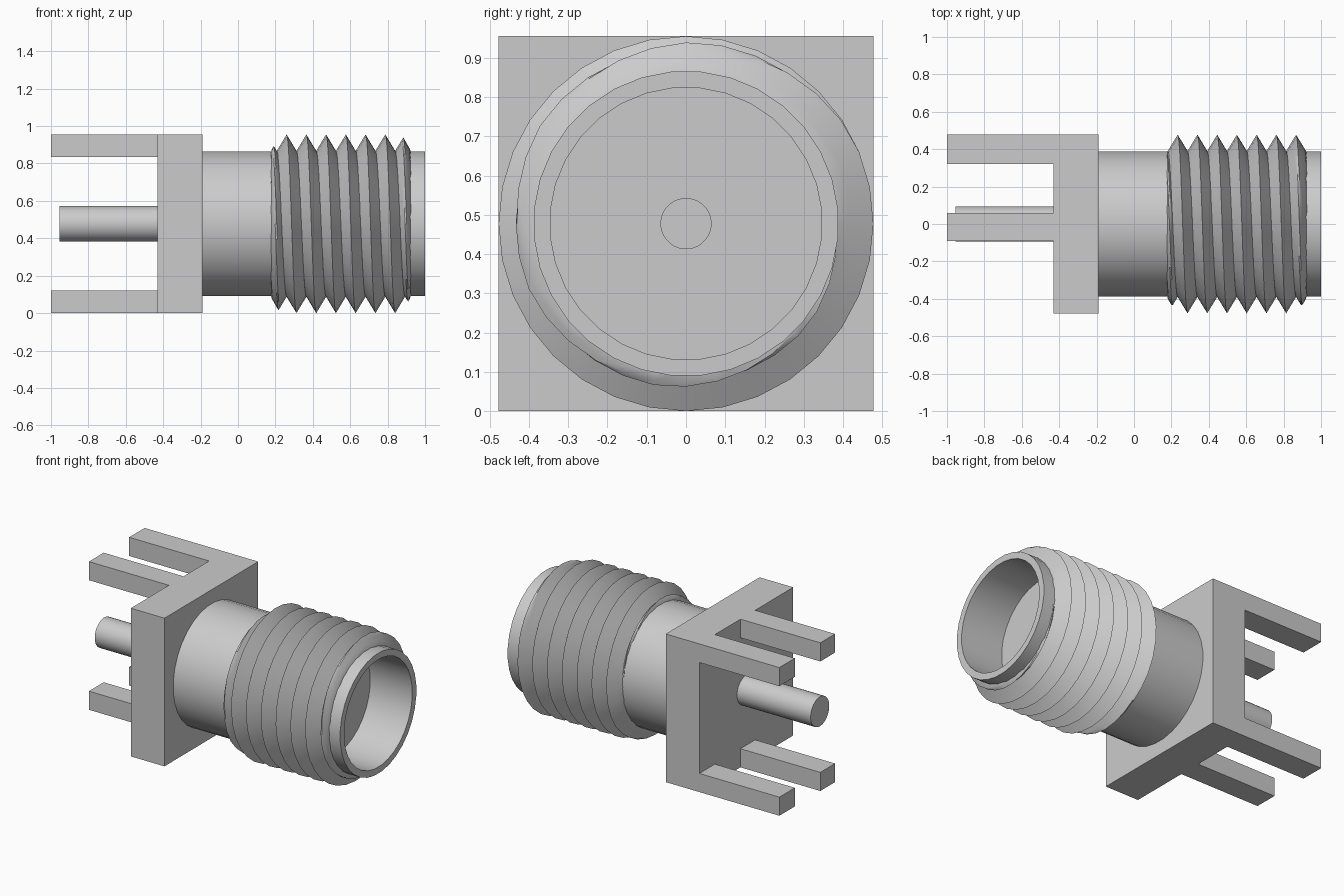
import bpy, bmesh
from math import pi, sin, cos

if "Cube" in bpy.data.objects:
    bpy.data.objects.remove(bpy.data.objects["Cube"])

AXIS_Z = 0.4775
HALF = 0.4775


def finish(bm, name, smooth=False):
    bmesh.ops.remove_doubles(bm, verts=bm.verts, dist=1e-5)
    bmesh.ops.recalc_face_normals(bm, faces=bm.faces)
    me = bpy.data.meshes.new(name)
    bm.to_mesh(me)
    bm.free()
    ob = bpy.data.objects.new(name, me)
    bpy.context.collection.objects.link(ob)
    if smooth:
        bpy.ops.object.select_all(action='DESELECT')
        ob.select_set(True)
        bpy.context.view_layer.objects.active = ob
        bpy.ops.object.shade_smooth_by_angle(angle=pi / 6)
    return ob


def box(name, x, y, z):
    bm = bmesh.new()
    bmesh.ops.create_cube(bm, size=1)
    for v in bm.verts:
        v.co = [a + (b - a) * (c + 0.5) for (a, b), c in zip((x, y, z), v.co)]
    return finish(bm, name)


def ring_point(x, r, a):
    return (x, -r * sin(a), AXIS_Z + r * cos(a))


def lathe(name, profile, n=32):
    # revolve (x, radius) points about the connector axis
    bm = bmesh.new()
    rings = [[bm.verts.new(ring_point(x, r, 2 * pi * (j + 0.5) / n)) for j in range(n)]
             for x, r in profile]
    for a, b in zip(rings, rings[1:]):
        for j in range(n):
            k = (j + 1) % n
            bm.faces.new((a[j], a[k], b[k], b[j]))
    bm.faces.new(rings[0])
    bm.faces.new(rings[-1])
    return finish(bm, name, True)


# Square mounting flange
box("flange", (-0.43, -0.19), (-HALF, HALF), (0, 2 * HALF))

# Four board legs, two above and two below
for side, z in (("lower", (0, 0.12)), ("upper", (0.835, 2 * HALF))):
    for place, y in (("outer", (0.32, HALF)), ("middle", (-0.09, 0.06))):
        box(f"{side}_{place}_leg", (-1, -0.43), y, z)

# Rear contact pin
lathe("rear_pin", [(-0.955, 0.095), (-0.43, 0.095)])

# Hollow barrel with recessed floor and centre socket
lathe("barrel", [(-0.19, 0.389), (1, 0.389), (1, 0.347), (0.7, 0.347),
                 (0.7, 0.064), (0.4, 0.064)])

# Helical thread, chamfered at both ends
X0, X1, PITCH, PEAK, ROOT, CREST = 0.175, 0.925, 0.1055, 0.26, 0.39, HALF
N, SUB, ROWS = 32, 12, 132
bm = bmesh.new()


def thread_point(j, k):
    x = PEAK + PITCH * (k / SUB - 3 + j / N)
    phase = (k % SUB) / SUB
    saw = abs(1 - 2 * phase)
    chamfer = min((x - X0) / 0.05, (X1 - x) / 0.05)
    r = ROOT + (CREST - ROOT) * min(saw, chamfer)
    if chamfer <= 0:
        x, r = min(max(x, X0), X1), ROOT - 0.015
    return ring_point(x, r, 2 * pi * j / N)


grid = [[bm.verts.new(thread_point(j, k)) for k in range(ROWS)] for j in range(N)]
grid.append(grid[0][SUB:])
for j in range(N):
    for k in range(min(len(grid[j]), len(grid[j + 1])) - 1):
        bm.faces.new((grid[j][k], grid[j][k + 1], grid[j + 1][k + 1], grid[j + 1][k]))
finish(bm, "thread", True)
